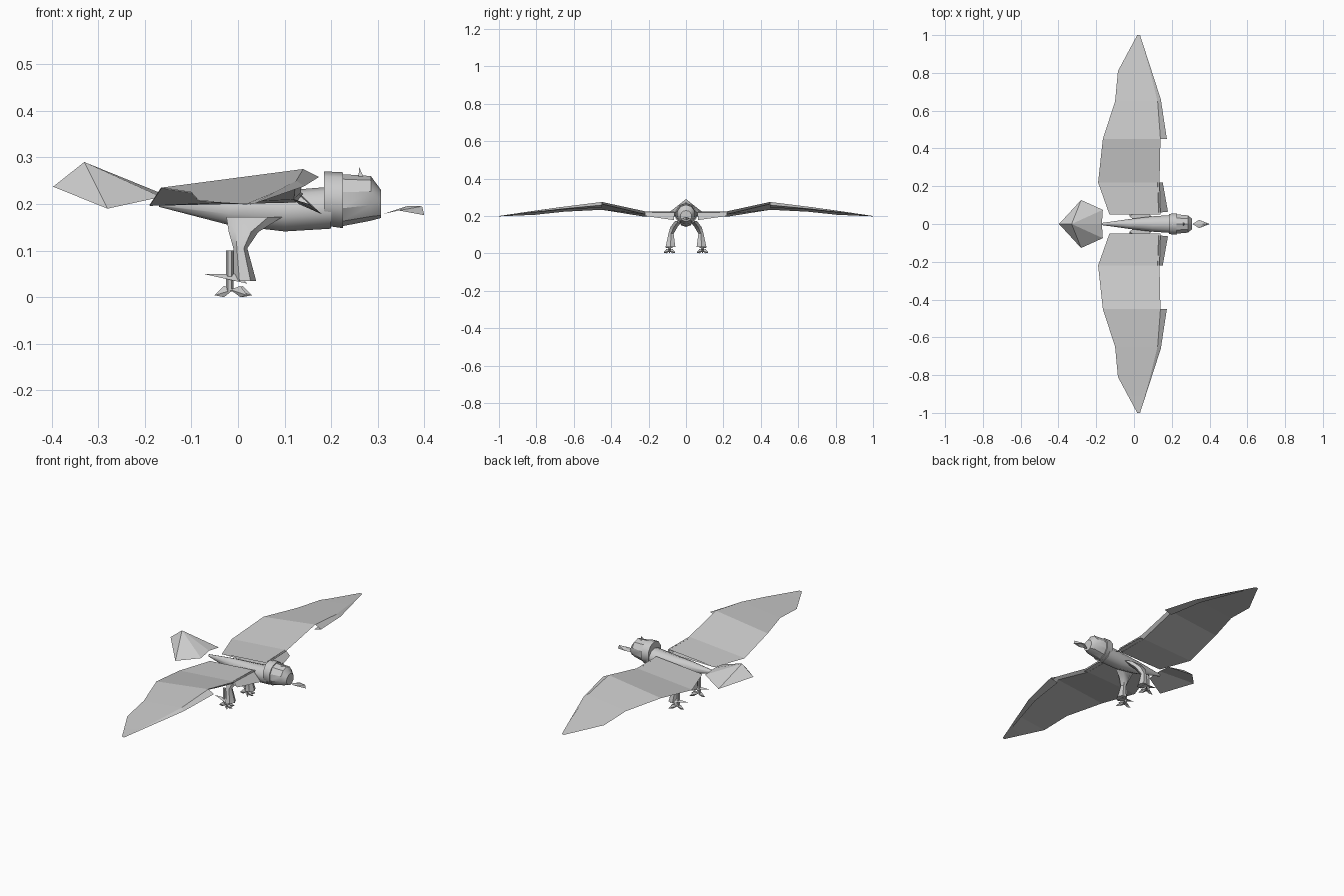
import bpy, math
from mathutils import Vector

cube = bpy.data.objects.get("Cube")
if cube:
    bpy.data.objects.remove(cube)

grey = bpy.data.materials.new("plain_grey")
grey.use_nodes = True
grey.diffuse_color = (0.6, 0.6, 0.6, 1)
grey.node_tree.nodes["Principled BSDF"].inputs["Base Color"].default_value = (0.6, 0.6, 0.6, 1)


def make(name, verts, faces, smooth=None):
    me = bpy.data.meshes.new(name)
    me.from_pydata(verts, [], faces)
    me.materials.append(grey)
    me.validate()
    ob = bpy.data.objects.new(name, me)
    bpy.context.collection.objects.link(ob)
    if smooth:
        bpy.ops.object.select_all(action='DESELECT')
        ob.select_set(True)
        bpy.context.view_layer.objects.active = ob
        bpy.ops.object.shade_smooth_by_angle(angle=math.radians(smooth))
    return ob


def loft(name, rings, smooth=None, caps=True):
    """Skin a list of equally sized point rings."""
    n = len(rings[0])
    verts = [p for r in rings for p in r]
    faces = [(i * n + j, i * n + (j + 1) % n, (i + 1) * n + (j + 1) % n, (i + 1) * n + j)
             for i in range(len(rings) - 1) for j in range(n)]
    if caps:
        faces += [tuple(reversed(range(n))), tuple(range(len(verts) - n, len(verts)))]
    return make(name, verts, faces, smooth)


def ring_x(x, z, ry, rz, n=10):
    return [(x, ry * math.sin(2 * math.pi * k / n), z + rz * math.cos(2 * math.pi * k / n)) for k in range(n)]


def ring_z(x, y, z, rx, ry, n=6):
    return [(x + rx * math.cos(2 * math.pi * k / n), y + ry * math.sin(2 * math.pi * k / n), z) for k in range(n)]


def sheet(name, rows, smooth=None):
    """Skin a grid of points, one row after the other."""
    n = len(rows[0])
    faces = [(i * n + j, i * n + j + 1, (i + 1) * n + j + 1, (i + 1) * n + j)
             for i in range(len(rows) - 1) for j in range(n - 1)]
    return make(name, [p for r in rows for p in r], faces, smooth)


# Body and head
loft("body", [ring_x(*s) for s in [(-.17, .2, .006, .006), (-.02, .189, .028, .034),
                                   (.1, .185, .043, .044), (.2, .192, .05, .045)]], 50)
loft("neck_collar", [ring_x(*s) for s in [(.185, .212, .056, .058), (.225, .208, .06, .06)]], 50)
loft("head", [ring_x(*s) for s in [(.222, .208, .054, .056), (.285, .212, .048, .048),
                                   (.307, .2, .03, .03)]], 35)
make("crest", [(.26, 0, .279), (.255, .03, .2), (.255, -.03, .2), (.3, .025, .19), (.3, -.025, .19)],
     [(0, 1, 3), (0, 4, 2), (0, 3, 4), (0, 2, 1)])

# Hooked beak
make("beak", [(.31, 0, .178), (.345, .022, .186), (.345, -.022, .186), (.365, 0, .196),
              (.395, 0, .195), (.4, 0, .176)],
     [(0, 1, 3), (0, 3, 2), (1, 4, 3), (2, 3, 4), (1, 5, 4), (2, 4, 5)])

# Raised tail fan
for s, side in ((1, "left"), (-1, "right")):
    make("tail_" + side, [(-.17, 0, .225), (-.165, s * .075, .215), (-.28, s * .127, .19),
                          (-.397, 0, .237), (-.33, 0, .29)],
         [(0, 1, 4), (1, 2, 4), (2, 3, 4), (1, 2, 3, 0)])

# Wings: y, trailing x z, leading x z
stations = [(.05, -.13, .2, .14, .222), (.22, -.19, .198, .135, .225), (.45, -.165, .235, .14, .275),
            (.65, -.1, .225, .125, .25), (.81, -.085, .208, .085, .228), (1, .03, .2, .032, .2)]
for s, side in ((1, "left"), (-1, "right")):
    rows = []
    for y, tx, tz, lx, lz in stations:
        low = Vector((lx - .015, s * y, lz - .02 * (1 - y)))
        rows.append([Vector((tx, s * y, tz)), Vector((lx, s * y, lz)), low, Vector((tx, s * y, tz - .002))])
    sheet("wing_" + side, rows)
    # Folded leading edge flaps
    sheet("inner_flap_" + side, [[(.13, s * .06, .225), (.18, s * .065, .178), (.13, s * .065, .2)],
                                 [(.125, s * .22, .225), (.152, s * .22, .2), (.12, s * .22, .21)]])
    sheet("outer_flap_" + side, [[(.14, s * .45, .275), (.174, s * .45, .258), (.13, s * .45, .245)],
                                 [(.125, s * .65, .25), (.142, s * .66, .238), (.11, s * .65, .235)],
                                 [(.03, s, .2), (.032, s, .2), (.03, s, .199)]])
    # Feathered legs
    loft("thigh_" + side, [ring_z(*r) for r in [(.035, s * .04, .172, .06, .022), (.012, s * .065, .14, .032, .022),
                                                (.005, s * .08, .105, .015, .016), (.015, s * .083, .035, .024, .03)]], 40)
    make("leg_feather_" + side, [(-.075, s * .09, .05), (.02, s * .11, .029), (.02, s * .07, .029), (0, s * .088, .05)],
         [(0, 1, 3), (0, 3, 2), (0, 2, 1)])
    loft("shank_" + side, [ring_z(-.018, s * .088, z, .008, .008) for z in (.1, .012)])
    # Foot with three front toes and one behind
    for k, (tx, ty) in enumerate(((.03, 0), (.02, .032), (.02, -.032), (-.05, 0))):
        a, b = Vector((-.01, s * .088, .016)), Vector((tx, s * .088 + ty, .004))
        w = Vector((b.y - a.y, a.x - b.x, 0)).normalized() * .009
        m = (a + b) / 2
        make(f"toe_{k}_{side}", [a + w, a - w, b, m + Vector((0, 0, .014)), m - Vector((0, 0, m.z))],
             [(0, 3, 1), (0, 2, 3), (1, 3, 2), (0, 4, 2), (1, 2, 4), (0, 1, 4)])
